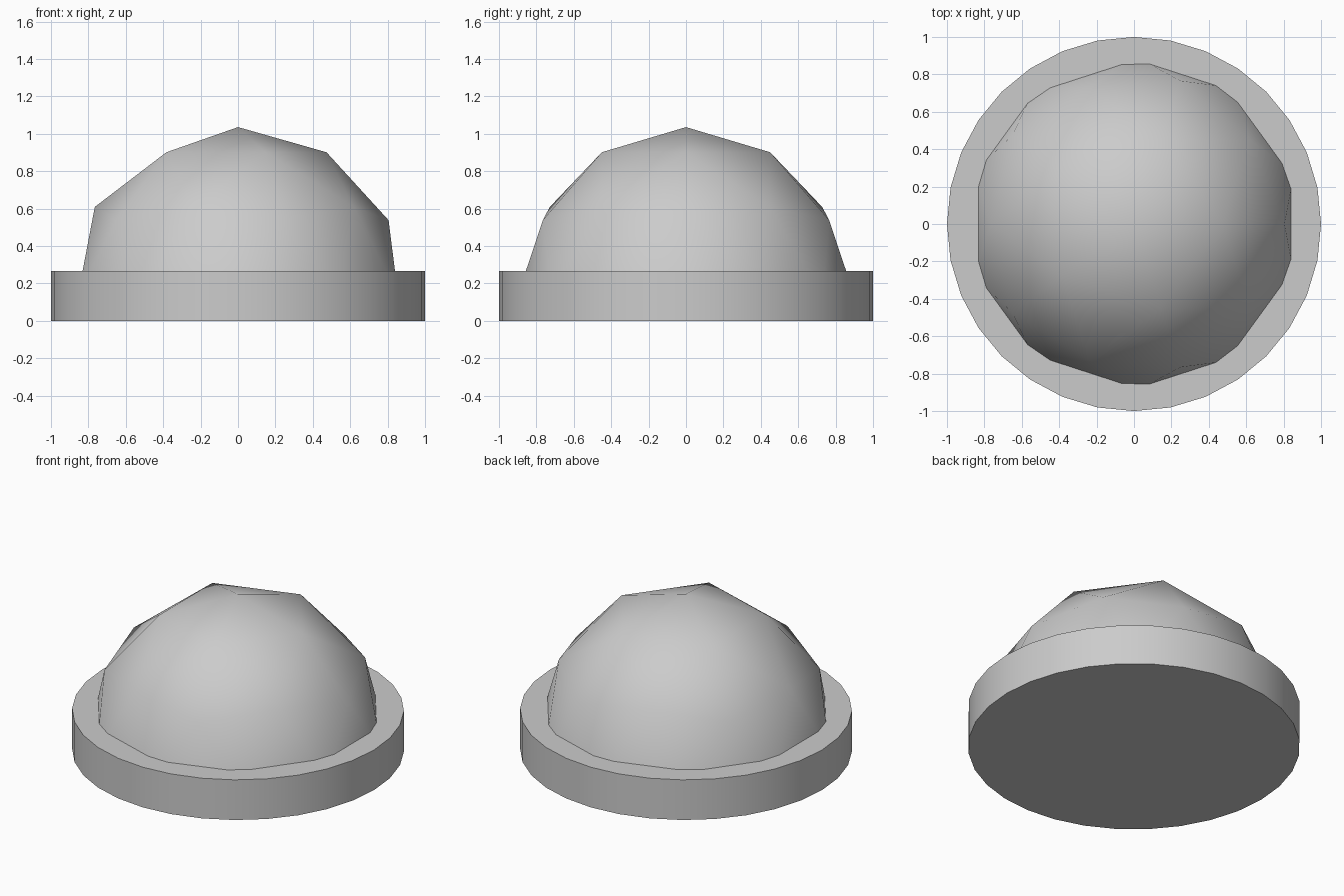
import bpy, bmesh
from math import radians

if "Cube" in bpy.data.objects:
    bpy.data.objects.remove(bpy.data.objects["Cube"])

BASE_H = 0.267      # height of the disc
DOME_R = 0.9        # radius of the dome
DOME_Z = 0.136      # dome centre, inside the disc

# base disc: 32 sides, crisp rims
bpy.ops.mesh.primitive_cylinder_add(vertices=32, radius=1, depth=BASE_H,
                                    location=(0, 0, BASE_H / 2))
base = bpy.context.object
base.name = "base_disc"
bpy.ops.object.shade_smooth_by_angle(angle=radians(30))

# dome: upper half of a low-poly icosphere, fully smooth shaded
bpy.ops.mesh.primitive_ico_sphere_add(subdivisions=2, radius=DOME_R,
                                      location=(0, 0, DOME_Z))
dome = bpy.context.object
dome.name = "dome"
bm = bmesh.new()
bm.from_mesh(dome.data)
lower = [v for v in bm.verts if v.co.z < -0.01]
bmesh.ops.delete(bm, geom=lower, context='VERTS')
bm.to_mesh(dome.data)
bm.free()
bpy.ops.object.shade_smooth()
